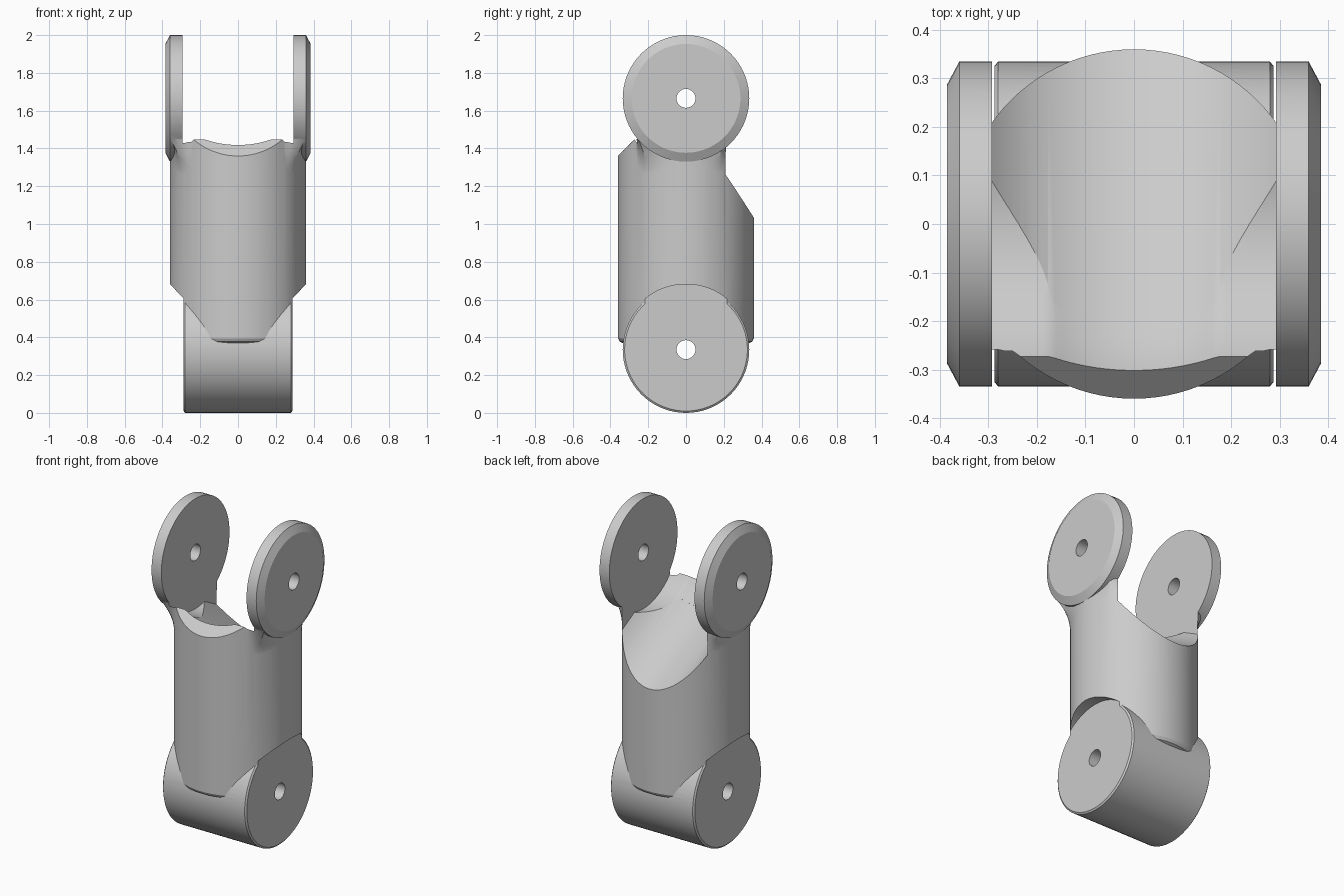
import bpy, bmesh
from math import sin, cos, pi, sqrt, radians

if "Cube" in bpy.data.objects:
    bpy.data.objects.remove(bpy.data.objects["Cube"])

LOW, HIGH = 0.335, 1.665      # heights of the two hinge axes
GAP = 0.293                   # half width of the fork opening


def finish(bm, name):
    bmesh.ops.recalc_face_normals(bm, faces=bm.faces)
    me = bpy.data.meshes.new(name)
    bm.to_mesh(me)
    bm.free()
    ob = bpy.data.objects.new(name, me)
    bpy.context.collection.objects.link(ob)
    return ob


def loft(name, rings):
    """Skin closed rings of equal length and cap both ends."""
    bm = bmesh.new()
    vs = [[bm.verts.new(p) for p in r] for r in rings]
    n = len(rings[0])
    for a, b in zip(vs, vs[1:]):
        for i in range(n):
            j = (i + 1) % n
            bm.faces.new((a[i], a[j], b[j], b[i]))
    bm.faces.new(vs[0])
    bm.faces.new(vs[-1])
    return finish(bm, name)


def lathe_x(name, profile, z, n=72):
    return loft(name, [[(x, r * cos(2 * pi * i / n), z + r * sin(2 * pi * i / n))
                        for i in range(n)] for x, r in profile])


def lathe_z(name, profile, n=96):
    return loft(name, [[(r * cos(2 * pi * i / n), r * sin(2 * pi * i / n), z)
                        for i in range(n)] for z, r in profile])


def combine(target, other, op):
    m = target.modifiers.new(op, 'BOOLEAN')
    m.operation, m.object, m.solver = op, other, 'EXACT'
    bpy.context.view_layer.objects.active = target
    bpy.ops.object.modifier_apply(modifier=m.name)
    bpy.data.objects.remove(other)


# Upright round body with a rounded lower rim
link = lathe_z("finger_link", [(0.37, 0.335), (0.377, 0.35), (0.395, 0.36), (1.5, 0.36)])

# Relief above the barrel ends for the neighbouring fork discs
for s in (-1, 1):
    combine(link, lathe_x("relief", [(s * 0.288, 0.346), (s * 0.5, 0.346)], LOW), 'DIFFERENCE')


# Flared necks from body to fork discs
def neck_ring(s, t):
    pts = [(s * 0.1, 0, 1.25 + 0.2 * t)]
    for k in range(25):
        a = radians(-50 + 90 * k / 24)
        edge = 0.262 if a < 0 else 0.21
        box = min(0.36 / cos(a), edge / max(abs(sin(a)), 0.01))
        r = 0.359 + (max(box, 0.359) - 0.359) * t * t
        pts.append((s * r * cos(a), r * sin(a), 1.25 + 0.2 * t))
    return pts


for s in (-1, 1):
    combine(link, loft("neck", [neck_ring(s, k / 6) for k in range(7)]), 'UNION')
    # Fork disc with a chamfered outer rim
    combine(link, lathe_x("disc", [(s * 0.28, 0.335), (s * 0.36, 0.335), (s * 0.385, 0.288)],
                          HIGH), 'UNION')

# Hinge barrel at the bottom
combine(link, lathe_x("barrel", [(-0.288, 0.325), (-0.28, 0.335), (0.28, 0.335),
                                 (0.288, 0.325)], LOW), 'UNION')

# Fork opening: barrel clearance with a spherical middle
xs = [GAP * k / 20 for k in range(-20, 21)]
combine(link, lathe_x("opening", [(x, max(0.35, sqrt(0.39 ** 2 - x * x))) for x in xs],
                      HIGH), 'DIFFERENCE')

# Sloping trough towards the back for the bent position
tilt = radians(28)
section = [(x, -sqrt(0.39 ** 2 - x * x)) for x in xs] + [(GAP, 0.3), (-GAP, 0.3)]
combine(link, loft("trough", [[(x, d * cos(tilt) + h * sin(tilt),
                                HIGH - d * sin(tilt) + h * cos(tilt)) for x, h in section]
                              for d in (0, 1)]), 'DIFFERENCE')

# Slanted front lip
wedge = [(-0.5, 1.22), (-0.2, 1.52), (-0.5, 1.52)]
combine(link, loft("lip", [[(x, y, z) for y, z in wedge] for x in (-GAP, GAP)]), 'DIFFERENCE')

# Pin holes through both hinges
for z in (LOW, HIGH):
    combine(link, lathe_x("pin_hole", [(-0.6, 0.05), (0.6, 0.05)], z, 32), 'DIFFERENCE')

bpy.ops.object.select_all(action='DESELECT')
link.select_set(True)
bpy.context.view_layer.objects.active = link
bpy.ops.object.shade_smooth_by_angle(angle=radians(25))
